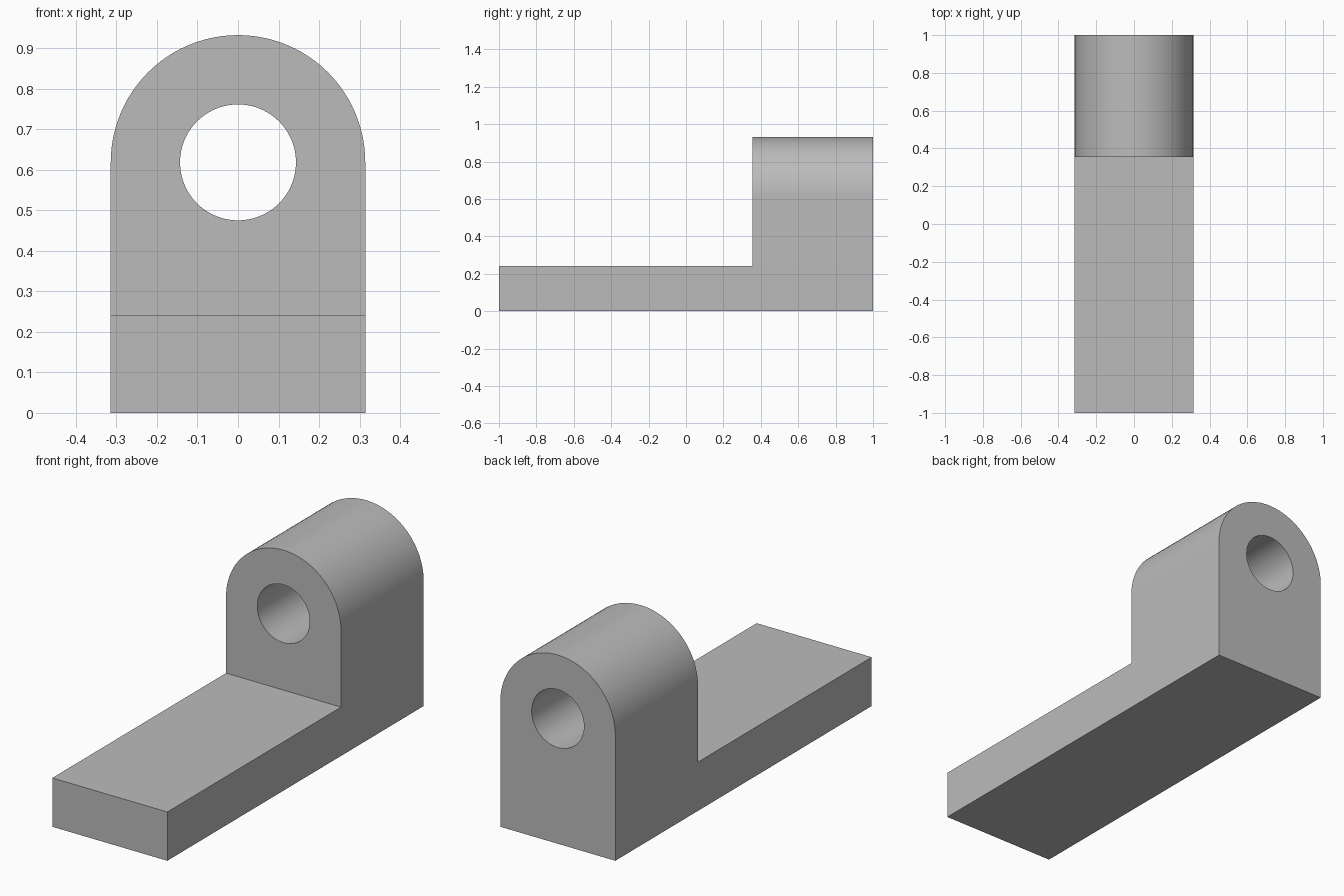
import bpy
import bmesh
import math
from mathutils import Matrix

if "Cube" in bpy.data.objects:
    bpy.data.objects.remove(bpy.data.objects["Cube"], do_unlink=True)

HALF_WIDTH = 0.314
BASE_HEIGHT = 0.241
LUG_FRONT, FRONT, BACK = 0.355, -1.0, 1.0
HOLE_Z, HOLE_RADIUS = 0.618, 0.143
ARC_STEPS = 48

grey = bpy.data.materials.new("plain_grey")
grey.use_nodes = True
colour = (0.5, 0.5, 0.5, 1)
grey.diffuse_color = colour
grey.node_tree.nodes["Principled BSDF"].inputs["Base Color"].default_value = colour


def add_object(name, bm):
    bmesh.ops.recalc_face_normals(bm, faces=bm.faces)
    mesh = bpy.data.meshes.new(name)
    bm.to_mesh(mesh)
    bm.free()
    mesh.materials.append(grey)
    obj = bpy.data.objects.new(name, mesh)
    bpy.context.collection.objects.link(obj)
    return obj


def extrude_y(bm, face, distance):
    """Push a face along y, leaving no face behind."""
    result = bmesh.ops.extrude_face_region(bm, geom=[face])
    moved = [v for v in result["geom"] if isinstance(v, bmesh.types.BMVert)]
    bmesh.ops.translate(bm, vec=(0, distance, 0), verts=moved)


# Rounded lug standing on a block, with the block's front drawn out into the base
bm = bmesh.new()
arch = []
for i in range(ARC_STEPS + 1):
    a = math.pi * i / ARC_STEPS
    arch.append(bm.verts.new((HALF_WIDTH * math.cos(a), LUG_FRONT,
                              HOLE_Z + HALF_WIDTH * math.sin(a))))
step = [bm.verts.new((s * HALF_WIDTH, LUG_FRONT, BASE_HEIGHT)) for s in (-1, 1)]
foot = [bm.verts.new((s * HALF_WIDTH, LUG_FRONT, 0)) for s in (1, -1)]
upper = bm.faces.new(arch + step)
lower = bm.faces.new([step[1], step[0], foot[1], foot[0]])
back = bmesh.ops.extrude_face_region(bm, geom=[upper, lower], use_keep_orig=True)
bmesh.ops.translate(bm, vec=(0, BACK - LUG_FRONT, 0),
                    verts=[v for v in back["geom"] if isinstance(v, bmesh.types.BMVert)])
extrude_y(bm, lower, FRONT - LUG_FRONT)
if lower.is_valid:
    bm.faces.remove(lower)
bracket = add_object("pivot_bracket", bm)

# Cutter for the pin hole
bm = bmesh.new()
bmesh.ops.create_cone(bm, cap_ends=True, segments=2 * ARC_STEPS, radius1=HOLE_RADIUS,
                      radius2=HOLE_RADIUS, depth=1,
                      matrix=Matrix.Translation((0, (LUG_FRONT + BACK) / 2, HOLE_Z))
                      @ Matrix.Rotation(math.pi / 2, 4, "X"))
cutter = add_object("pin_hole_cutter", bm)
cutter.hide_render = True

# Cut the hole, then shade the round surfaces smooth
cut = bracket.modifiers.new("pin_hole", "BOOLEAN")
cut.operation = "DIFFERENCE"
cut.solver = "EXACT"
cut.object = cutter
bpy.ops.object.select_all(action="DESELECT")
bracket.select_set(True)
bpy.context.view_layer.objects.active = bracket
bpy.ops.object.modifier_apply(modifier=cut.name)
bpy.data.objects.remove(cutter, do_unlink=True)
bpy.ops.object.shade_smooth_by_angle(angle=math.radians(30))
